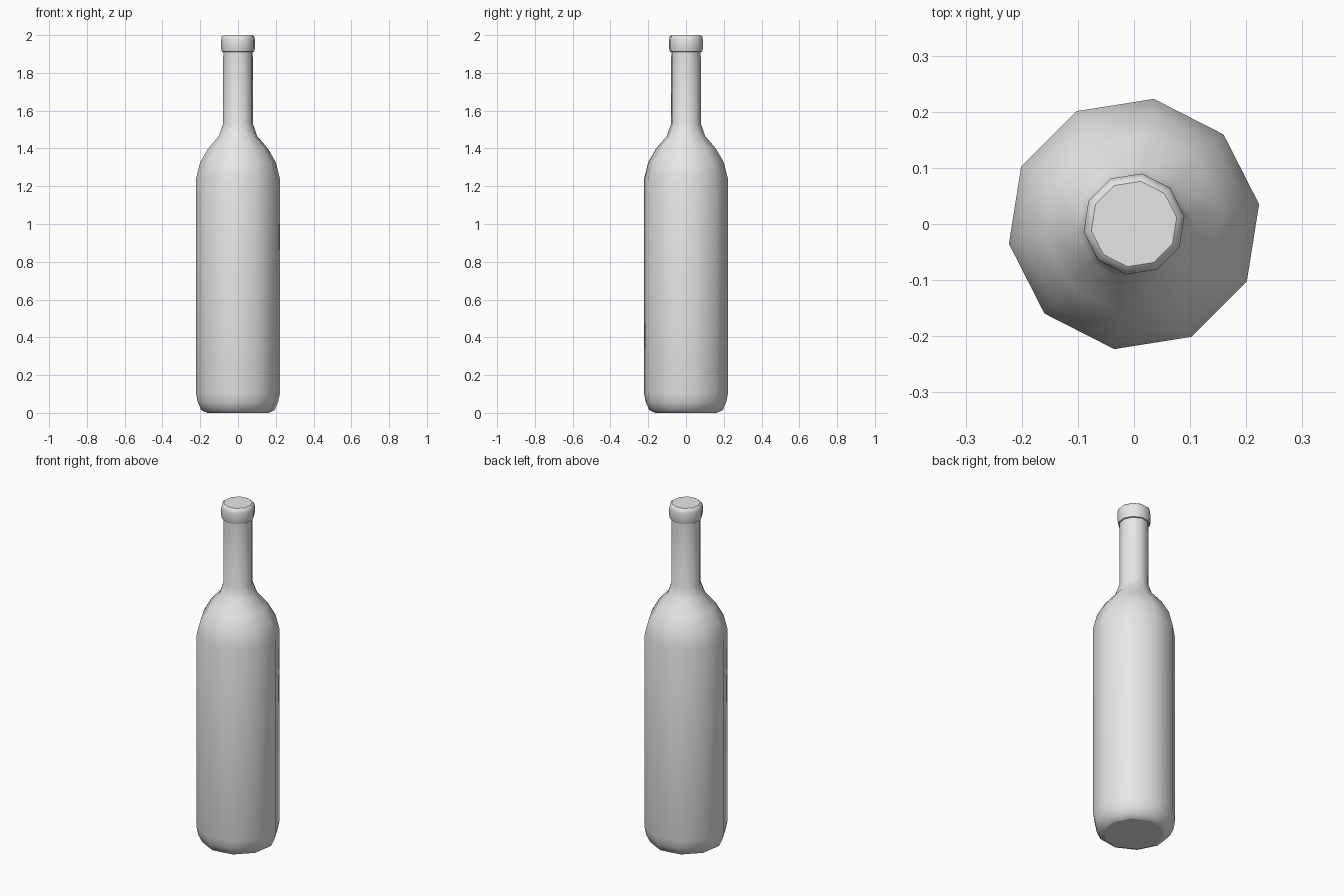
import bpy, bmesh, math

cube = bpy.data.objects.get("Cube")
if cube:
    bpy.data.objects.remove(cube, do_unlink=True)

SIDES = 10
START = math.radians(9)

# Plain grey material
grey = bpy.data.materials.new("plain_grey")
grey.use_nodes = True
colour = (0.8, 0.8, 0.8, 1.0)
grey.diffuse_color = colour
grey.node_tree.nodes["Principled BSDF"].inputs["Base Color"].default_value = colour

# Profile of the bottle as (radius, height), from base to mouth
profile = [
    (0.165, 0.0), (0.196, 0.014), (0.215, 0.055), (0.2257, 0.105),  # base
    (0.2257, 1.235),                                                # body
    (0.203, 1.325), (0.160, 1.40), (0.103, 1.465), (0.080, 1.53),   # shoulder
    (0.079, 1.91),                                                  # neck
    (0.086, 1.912), (0.091, 1.93), (0.091, 1.975), (0.087, 1.992),  # lip
    (0.077, 2.0),
]


def lathe(name, points, material):
    """Turn a profile about the z axis and cap both ends."""
    bm = bmesh.new()
    rings = []
    for r, z in points:
        rings.append([bm.verts.new((r * math.cos(START + math.tau * i / SIDES),
                                    r * math.sin(START + math.tau * i / SIDES), z))
                      for i in range(SIDES)])
    for low, high in zip(rings, rings[1:]):
        for i in range(SIDES):
            j = (i + 1) % SIDES
            bm.faces.new((low[i], low[j], high[j], high[i]))
    bm.faces.new(rings[0][::-1])
    bm.faces.new(rings[-1])
    mesh = bpy.data.meshes.new(name)
    bm.to_mesh(mesh)
    bm.free()
    mesh.materials.append(material)
    obj = bpy.data.objects.new(name, mesh)
    bpy.context.collection.objects.link(obj)
    return obj


# Bottle, smooth around the sides with crisp rims
bottle = lathe("bottle", profile, grey)
bpy.ops.object.select_all(action='DESELECT')
bottle.select_set(True)
bpy.context.view_layer.objects.active = bottle
bpy.ops.object.shade_smooth_by_angle(angle=math.radians(45))
for face in bottle.data.polygons:
    if abs(face.normal.z) > 0.999:
        face.use_smooth = False
